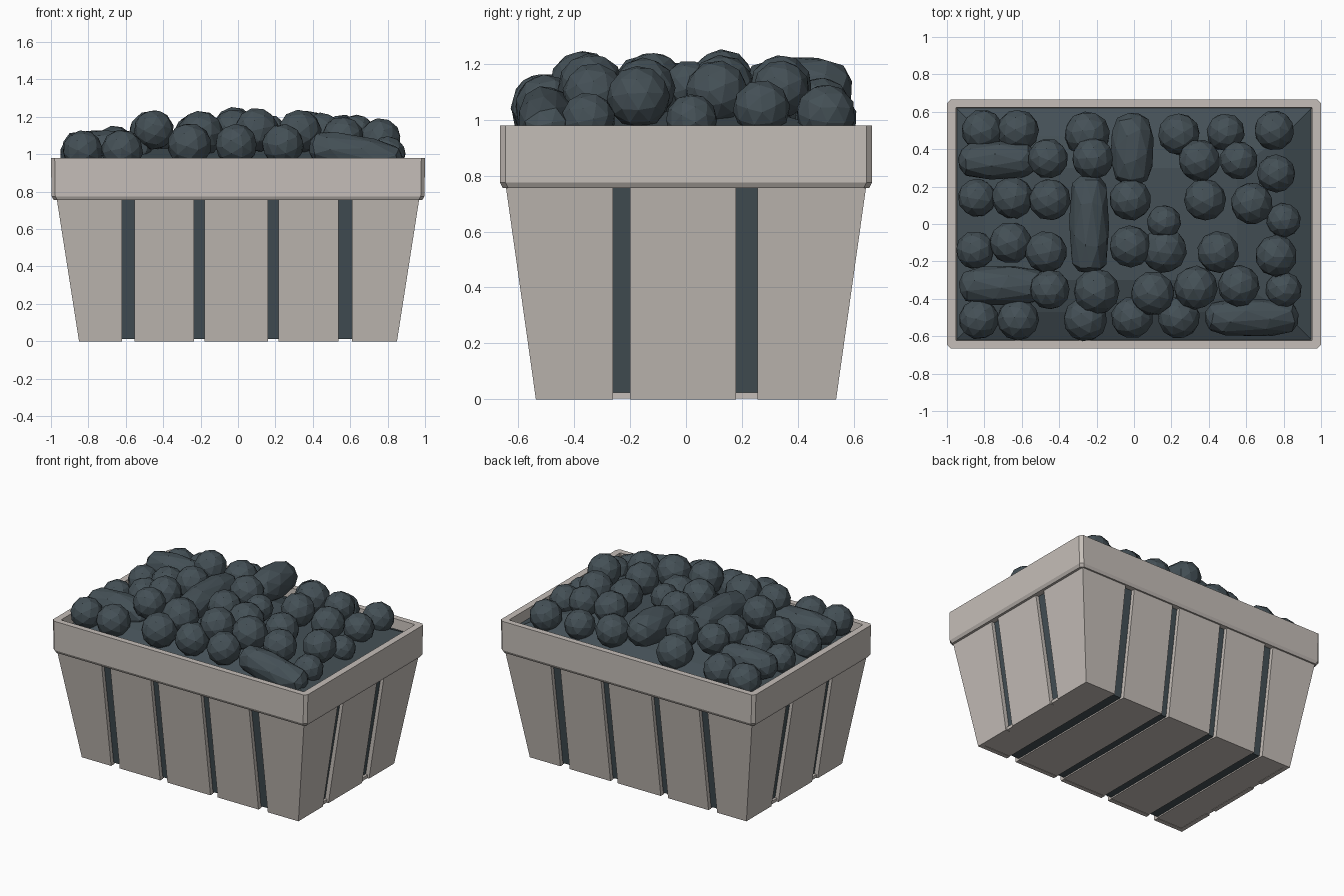
import bpy, bmesh, random
from mathutils import Matrix, Vector, Euler

if "Cube" in bpy.data.objects:
    bpy.data.objects.remove(bpy.data.objects["Cube"])

random.seed(4)


def material(name, rgb):
    m = bpy.data.materials.new(name)
    m.diffuse_color = (*rgb, 1)
    m.use_nodes = True
    m.node_tree.nodes["Principled BSDF"].inputs["Base Color"].default_value = m.diffuse_color
    return m


WOOD = material("pale_wood", (0.56, 0.515, 0.48))
BERRY = material("dark_blue_berry", (0.058, 0.08, 0.093))


def finish(bm, name, mat):
    bmesh.ops.recalc_face_normals(bm, faces=bm.faces)
    me = bpy.data.meshes.new(name)
    bm.to_mesh(me)
    bm.free()
    me.materials.append(mat)
    ob = bpy.data.objects.new(name, me)
    bpy.context.collection.objects.link(ob)
    return ob


def loft(bm, rings, caps=True, closed=False):
    """Skin a series of rings that share the same point count."""
    vs = [[bm.verts.new(p) for p in r] for r in rings]
    pairs = list(zip(vs, vs[1:])) + ([(vs[-1], vs[0])] if closed else [])
    for a, b in pairs:
        for i in range(len(a)):
            j = (i + 1) % len(a)
            bm.faces.new((a[i], a[j], b[j], b[i]))
    if caps:
        bm.faces.new(vs[0][::-1])
        bm.faces.new(vs[-1])


def rect(hx, hy, z, c=0.0):
    """Rectangle outline with optional cut corners."""
    if not c:
        return [(-hx, -hy, z), (hx, -hy, z), (hx, hy, z), (-hx, hy, z)]
    return [(-hx + c, -hy, z), (hx - c, -hy, z), (hx, -hy + c, z), (hx, hy - c, z),
            (hx - c, hy, z), (-hx + c, hy, z), (-hx, hy - c, z), (-hx, -hy + c, z)]


# Basket body: sloping slats with gaps between them
BX, BY, TX, TY, ZT, T = 0.85, 0.537, 0.972, 0.647, 0.78, 0.03
GAPS_X = [(-0.62, -0.553), (-0.235, -0.178), (0.16, 0.217), (0.537, 0.61)]
GAPS_Y = [(-0.262, -0.2), (0.178, 0.255)]


def spans(gaps, bottom, top):
    """Slat extents as (low0, high0, low1, high1) at bottom and top."""
    lo = [(-bottom, -top)] + [(g[1], g[1]) for g in gaps]
    hi = [(g[0], g[0]) for g in gaps] + [(bottom, top)]
    return [(a[0], b[0], a[1], b[1]) for a, b in zip(lo, hi)]


def wall(name, gaps, along0, along1, out0, out1, place):
    bm = bmesh.new()
    for l0, h0, l1, h1 in spans(gaps, along0, along1):
        ring = lambda l, h, o, z: [place(l, o, z), place(h, o, z),
                                   place(h, o - T, z), place(l, o - T, z)]
        loft(bm, [ring(l0, h0, out0, 0.0), ring(l1, h1, out1, ZT)])
    finish(bm, name, WOOD)


for side, s in (("front", -1), ("back", 1)):
    wall(side + "_slats", GAPS_X, BX, TX, BY, TY, lambda a, o, z, s=s: (a, s * o, z))
for side, s in (("left", -1), ("right", 1)):
    wall(side + "_slats", GAPS_Y, BY, TY, BX, TX, lambda a, o, z, s=s: (s * o, a, z))

# Bottom strips run front to back, in line with the front slats
bm = bmesh.new()
for l, h, _, _ in spans(GAPS_X, BX - 0.01, TX):
    loft(bm, [[(l, -BY + .01, z), (h, -BY + .01, z), (h, BY - .01, z), (l, BY - .01, z)]
              for z in (0.003, 0.025)])
finish(bm, "bottom_strips", WOOD)

# Rim band around the top
bm = bmesh.new()
loft(bm, [rect(0.985, 0.655, 0.755, 0.02), rect(0.997, 0.665, 0.775, 0.02),
          rect(1.0, 0.665, 0.98, 0.02), rect(0.953, 0.624, 0.98, 0.005),
          rect(0.935, 0.61, 0.755, 0.005)], caps=False, closed=True)
finish(bm, "rim_band", WOOD)

# Packed mass of fruit seen through the gaps and between the berries
bm = bmesh.new()
loft(bm, [rect(BX - 0.03, BY - 0.03, 0.012), rect(0.946, 0.618, 0.76),
          rect(0.948, 0.619, 0.91), rect(0.8, 0.47, 0.98), rect(0.55, 0.3, 1.03)])
finish(bm, "packed_fruit", BERRY)

# Round berries: x, y, z, radius
ROUND = [
    (-.81, .50, .98, .11), (-.62, .50, 1.0, .11), (-.25, .48, 1.02, .12),
    (.24, .48, 1.04, .11), (.49, .49, 1.02, .10), (.75, .50, 1.02, .105),
    (-.46, .35, 1.12, .105), (-.22, .35, 1.11, .11), (.35, .34, 1.12, .11),
    (.56, .34, 1.11, .10), (.76, .27, 1.04, .10), (-.84, .14, 1.0, .10),
    (-.65, .14, 1.03, .11), (-.45, .13, 1.09, .11), (-.02, .13, 1.14, .11),
    (.38, .13, 1.12, .11), (.63, .11, 1.10, .11), (.16, .01, 1.12, .09),
    (.80, .02, 1.0, .09), (-.85, -.14, 1.0, .10), (-.66, -.10, 1.04, .11),
    (-.47, -.15, 1.12, .11), (-.02, -.12, 1.13, .11), (.16, -.14, 1.09, .12),
    (.45, -.15, 1.11, .11), (.76, -.17, 1.08, .11), (-.45, -.35, 1.13, .105),
    (-.20, -.36, 1.11, .12), (.10, -.37, 1.13, .115), (.33, -.34, 1.12, .115),
    (.56, -.33, 1.09, .11), (.80, -.35, 1.0, .095), (-.83, -.51, 1.02, .105),
    (-.62, -.51, 1.02, .11),
]
ROUND2 = [(-.26, -.51, 1.05, .115), (-.01, -.50, 1.05, .11), (.24, -.50, 1.05, .11)]
# Merged long berries: x, y, z, radius, then half stretch in x, y, z
LONG = [(-.73, .34, 1.03, .10, .11, 0, .0), (-.01, .40, 1.11, .115, 0, .08, 0),
        (-.24, .0, 1.10, .105, 0, .16, 0), (-.70, -.33, 1.02, .105, .13, 0, 0),
        (.63, -.50, 1.0, .10, .15, 0, -.03)]

bm = bmesh.new()
for b in [r + (0, 0, 0) for r in ROUND + ROUND2] + LONG:
    stretch = Vector(b[4:])
    rot = Euler([random.uniform(0, 6) for _ in range(3)]).to_matrix().to_4x4()
    new = bmesh.ops.create_icosphere(bm, subdivisions=2, radius=b[3] * 1.03, matrix=rot)["verts"]
    for v in new:
        if stretch.length:
            v.co += stretch * max(-1, min(1, v.co.dot(stretch.normalized()) / (b[3] * 0.5)))
        v.co += Vector(b[:3])
finish(bm, "berries", BERRY)
